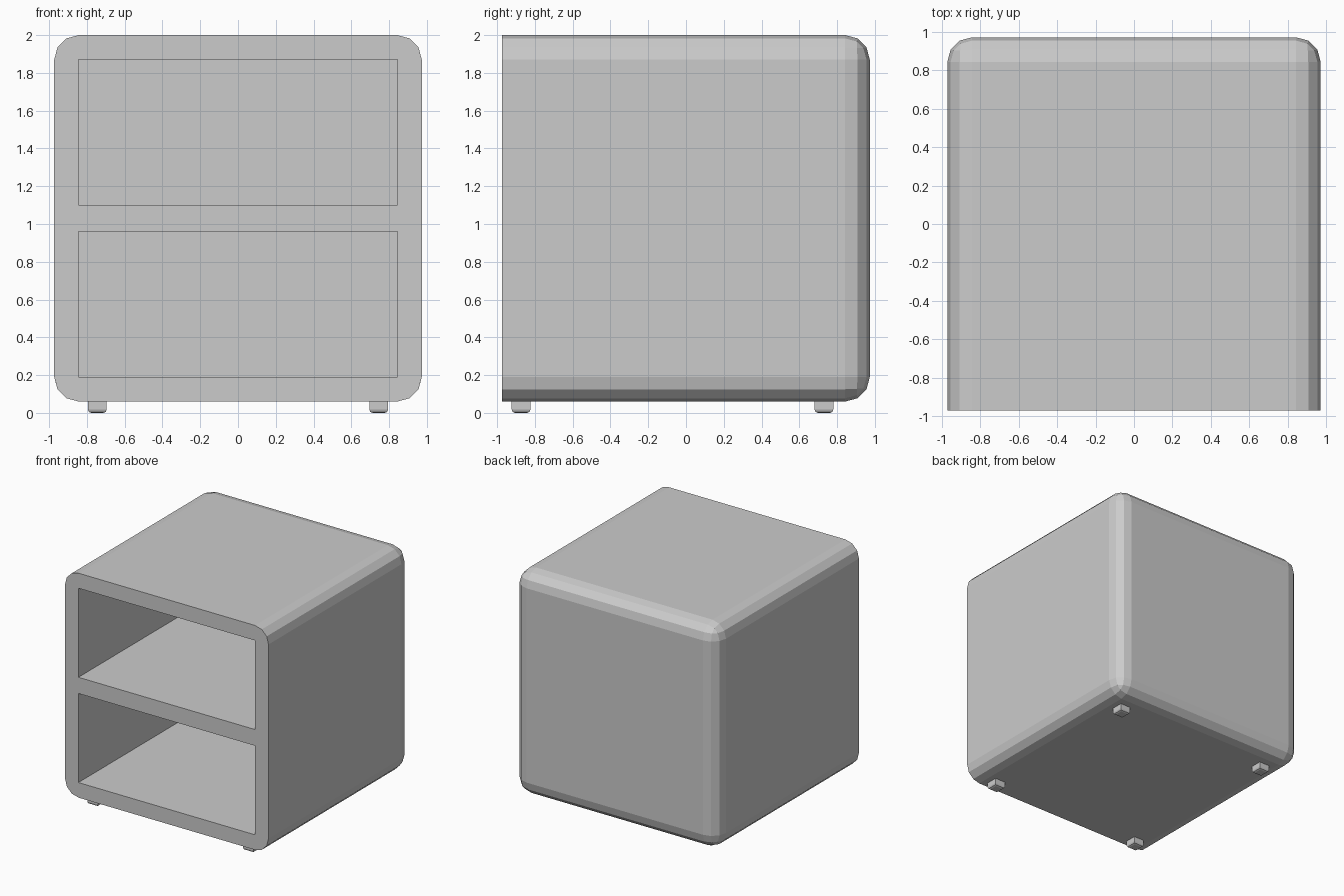
import bpy, bmesh
from mathutils import Vector

if "Cube" in bpy.data.objects:
    bpy.data.objects.remove(bpy.data.objects["Cube"])


def box(name, lo, hi, bevel=0.0, segments=1, pick=None):
    """Axis-aligned box; edges chosen by pick() get bevelled."""
    lo, hi = Vector(lo), Vector(hi)
    bm = bmesh.new()
    bmesh.ops.create_cube(bm, size=1)
    for v in bm.verts:
        v.co = Vector((lo[i] + (v.co[i] + 0.5) * (hi[i] - lo[i]) for i in range(3)))
    if pick:
        edges = [e for e in bm.edges if pick(e)]
        bmesh.ops.bevel(bm, geom=edges, offset=bevel, segments=segments,
                        profile=0.5, affect='EDGES', clamp_overlap=True)
    mesh = bpy.data.meshes.new(name)
    bm.to_mesh(mesh)
    bm.free()
    obj = bpy.data.objects.new(name, mesh)
    bpy.context.collection.objects.link(obj)
    return obj


HALF = 0.973

# Cabinet shell: every edge rounded except those around the flat front
cabinet = box("cabinet", (-HALF, -HALF, 0.06), (HALF, HALF, 2.0), 0.13, 3,
              lambda e: any(v.co.y > 0 for v in e.verts))

# Two open compartments cut from the front, leaving a closed back panel
for label, z0, z1 in (("lower", 0.19, 0.96), ("upper", 1.10, 1.87)):
    cutter = box(label + "_compartment_cutter", (-0.845, -1.2, z0), (0.845, 0.845, z1))
    cutter.hide_render = True
    mod = cabinet.modifiers.new(label + "_compartment", 'BOOLEAN')
    mod.operation = 'DIFFERENCE'
    mod.solver = 'EXACT'
    mod.object = cutter
    bpy.context.view_layer.objects.active = cabinet
    bpy.ops.object.modifier_apply(modifier=mod.name)
    bpy.data.objects.remove(cutter, do_unlink=True)

# Four small square feet with softened bottom edges
for row, y in (("front", -0.873), ("back", 0.73)):
    for side, x in (("left", -0.745), ("right", 0.745)):
        box(f"{row}_{side}_foot", (x - 0.05, y - 0.05, 0), (x + 0.05, y + 0.05, 0.065),
            0.018, 2, lambda e: all(v.co.z < 0.01 for v in e.verts))
